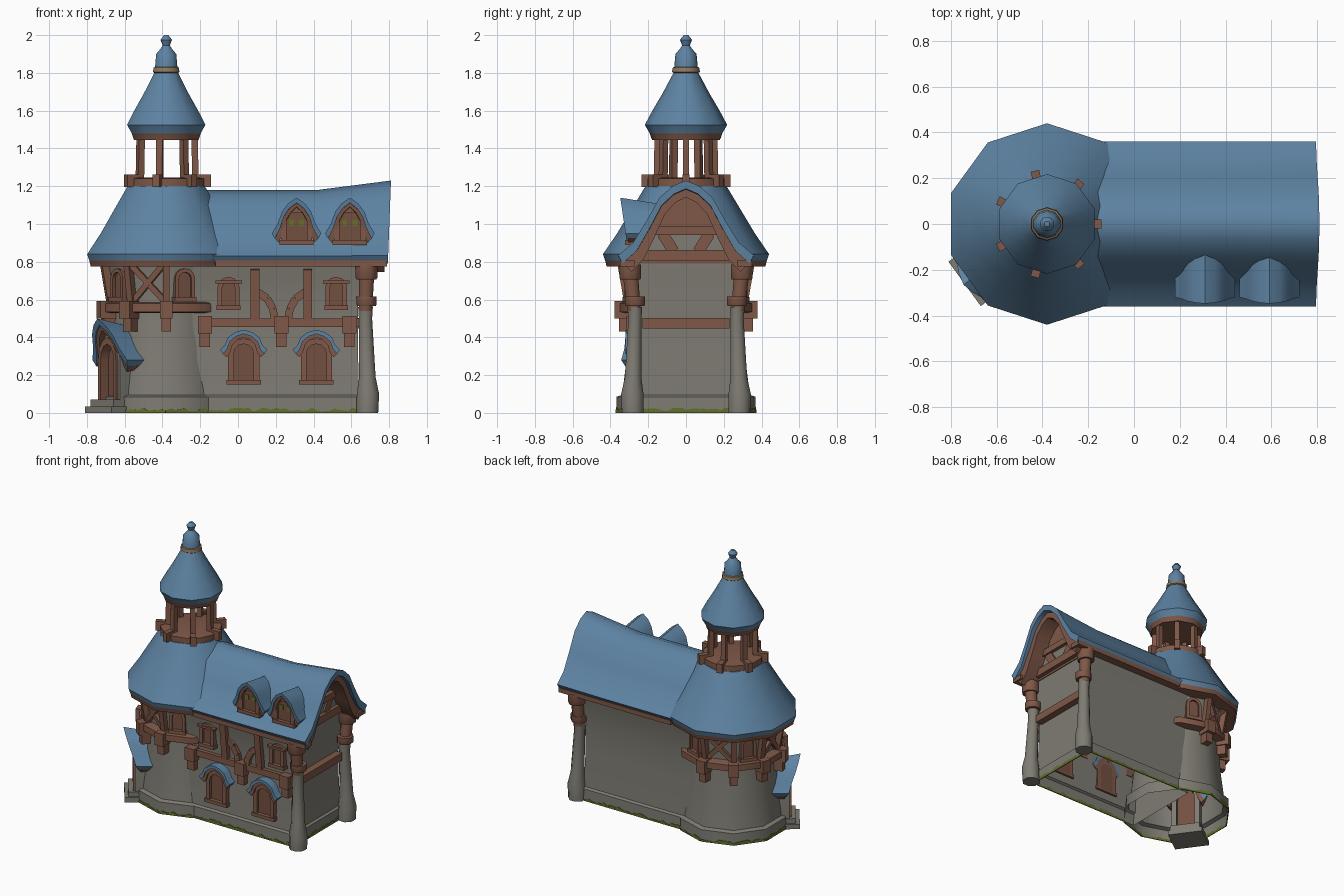
import bpy, bmesh, math, random
from mathutils import Vector, Matrix

if "Cube" in bpy.data.objects:
    bpy.data.objects.remove(bpy.data.objects["Cube"])

random.seed(4)

def material(name, c):
    m = bpy.data.materials.new(name)
    m.diffuse_color = (*c, 1)
    m.use_nodes = True
    m.node_tree.nodes["Principled BSDF"].inputs["Base Color"].default_value = m.diffuse_color
    return m

BLUE = material("blue_roof", (.110, .225, .360))
WOOD = material("brown_wood", (.215, .098, .064))
STONE = material("grey_stone", (.210, .200, .170))
DARK = material("dark_wood", (.170, .080, .053))
MOSS = material("green_moss", (.12, .16, .02))
TAN = material("tan_band", (.27, .19, .11))
I = Matrix.Identity(4)
TX = -0.38                                   # tower axis

def frame(x, y, z, deg=270):
    """Local frame whose -y points out of a wall facing the given heading."""
    return Matrix.Translation((x, y, z)) @ Matrix.Rotation(math.radians(deg + 90), 4, 'Z')

def loft(name, rings, mats, M=I, caps=True, rule=None, smooth=35):
    """Skin closed rings of equal size into one mesh."""
    mats = mats if isinstance(mats, list) else [mats]
    bm = bmesh.new()
    rows = [[bm.verts.new(M @ Vector(p)) for p in r] for r in rings]
    n = len(rows[0])
    for a, b in zip(rows, rows[1:]):
        for i in range(n):
            bm.faces.new((a[i], a[(i + 1) % n], b[(i + 1) % n], b[i]))
    if caps:
        bm.faces.new(rows[0][::-1])
        bm.faces.new(rows[-1])
    bmesh.ops.recalc_face_normals(bm, faces=bm.faces)
    if rule:
        for f in bm.faces:
            f.material_index = rule(f.calc_center_median())
    me = bpy.data.meshes.new(name)
    bm.to_mesh(me)
    bm.free()
    for m in mats:
        me.materials.append(m)
    ob = bpy.data.objects.new(name, me)
    bpy.context.collection.objects.link(ob)
    if smooth:
        bpy.ops.object.select_all(action='DESELECT')
        bpy.context.view_layer.objects.active = ob
        ob.select_set(True)
        bpy.ops.object.shade_smooth_by_angle(angle=math.radians(smooth))
    return ob

def ring(x, y, z, r, n=10, off=90):
    return [(x + r * math.cos(math.radians(off + 360 * i / n)),
             y + r * math.sin(math.radians(off + 360 * i / n)), z) for i in range(n)]

def lathe(name, prof, mats, rule=None, n=10, smooth=40, caps=True):
    return loft(name, [ring(TX, 0, z, r, n) for r, z in prof], mats, rule=rule, smooth=smooth, caps=caps)

def prism(name, pts, y0, y1, mat, M=I):
    return loft(name, [[(x, y, z) for x, z in pts] for y in (y0, y1)], mat, M, smooth=0)

def box(name, x0, x1, y0, y1, z0, z1, mat, M=I):
    return prism(name, [(x0, z0), (x1, z0), (x1, z1), (x0, z1)], y0, y1, mat, M)

def beam(name, p, q, w, d, mat=WOOD, M=I):
    p, q = Vector(p), Vector(q)
    t = (q - p).normalized()
    s = t.cross(Vector((0, 1, 0))).normalized()
    o = s.cross(t)
    corners = [s * w / 2 * a + o * d / 2 * b for a, b in ((-1, -1), (1, -1), (1, 1), (-1, 1))]
    return loft(name, [[e + c for c in corners] for e in (p, q)], mat, M, smooth=0)

def arch(w, h, spring, z0=0.0, n=6):
    """Open arch outline from lower left over the top to lower right."""
    pts = [(-w / 2, z0)]
    for i in range(n + 1):
        a = math.pi * (1 - i / n)
        pts.append((w / 2 * math.cos(a), spring + (h - spring) * math.sin(a)))
    return pts + [(w / 2, z0)]

def band(name, outer, inner, y0, y1, mat, M=I, lean=0, rise=0, back=0):
    """Thick strip along an outline; front edge may lean out and rise, back edge may recede."""
    rings = []
    for o, i in zip(outer, inner):
        rings.append([(o[0], y0 + back * o[1], o[1]), (o[0], y1 - lean * o[1], o[1] + rise * o[1]),
                      (i[0], y1 - lean * i[1], i[1] + rise * i[1]), (i[0], y0 + back * i[1], i[1])])
    return loft(name, rings, mat, M)

def window(name, M, w, h, d, t=.025):
    o, i = arch(w, h, h * .68), arch(w - 2 * t, h - t, h * .66)
    band(name + "_frame", o, i, .004, -d, WOOD, M)
    prism(name + "_panel", i, .004, -d * .5, DARK, M)
    box(name + "_sill", -w * .55, w * .55, .004, -d - .008, -.010, .014, WOOD, M)

BELL = [(.5, 0), (.40, .22), (.33, .62), (.18, .88)]
PEAK = [(.5, 0), (.38, .28), (.29, .62), (.17, .84)]

def hood(name, M, w, h, y0, y1, half=BELL, lean=0, rise=0, t=.022, back=0):
    """Little roof with flared eaves and a wooden lining."""
    o = [(-a * w, b * h) for a, b in half] + [(0, h)] + [(a * w, b * h) for a, b in half[::-1]]
    i = [(x * .88, z - t) for x, z in o]
    band(name, o, i, y0, y1, BLUE, M, lean, rise, back)
    j = [(x * .82, z - t * .8) for x, z in i]
    band(name + "_trim", i, j, y0, y1 + .008, WOOD, M, lean, rise, back)

def moss(M, x0, x1, n):
    """Thin ragged strip of moss along the foot of a wall."""
    xs = [x0 + (x1 - x0) * k / n for k in range(n + 1)]
    top = [(x, random.uniform(.008, .028)) for x in xs]
    prism("moss", [(x0, 0)] + top + [(x1, 0)], .002, -.004, MOSS, M)

# --- tower body and its roofs
lathe("tower_wall", [(.37, 0), (.368, .085), (.338, .095), (.315, .28), (.30, .5), (.295, .58), (.335, .82)],
      STONE, caps=False)
lathe("tower_ring_beam", [(.335, .53), (.36, .535), (.36, .58), (.335, .588)], WOOD)
lathe("tower_roof", [(.33, .775), (.42, .775), (.428, .806), (.44, .84), (.365, .95), (.275, 1.10), (.215, 1.20)],
      [BLUE, WOOD], lambda c: 1 if c.z < .80 else 0)
lathe("belvedere_floor", [(.19, 1.19), (.205, 1.20), (.205, 1.24), (.18, 1.245)], WOOD, n=14)
for k in range(7):
    M = frame(TX, 0, 0, k * 360 / 7)
    box("belvedere_corbel", -.019, .019, -.17, -.238, 1.195, 1.262, WOOD, M)
    beam("belvedere_post", (0, -.155, 1.23), (0, -.15, 1.46), .034, .034, WOOD, M)
lathe("spire", [(.12, 1.445), (.18, 1.445), (.192, 1.48), (.218, 1.525), (.178, 1.60), (.125, 1.69), (.066, 1.80),
                (.074, 1.805), (.070, 1.828), (.062, 1.832), (.056, 1.90), (.034, 1.925), (.02, 1.945), (.032, 1.975),
                (.012, 2.0)], [BLUE, WOOD, TAN],
      lambda c: 1 if c.z < 1.475 else 2 if 1.801 < c.z < 1.831 else 0)

# --- tower timber storey: posts on corners, windows and crosses in alternate bays
for a in range(90, 271, 36):
    M = frame(TX, 0, 0, a)
    beam("tower_post", (0, -.305, .57), (0, -.345, .80), .035, .04, WOOD, M)
    box("tower_bracket", -.034, .034, -.29, -.378, .50, .592, WOOD, M)
    box("tower_bracket_foot", -.026, .026, -.28, -.355, .43, .51, WOOD, M)
for k, a in enumerate(range(72, 289, 36)):
    M = frame(TX, 0, 0, a)
    moss(frame(TX + .352 * math.cos(math.radians(a)), .352 * math.sin(math.radians(a)), 0, a), -.113, .113, 9)
    if k % 2 == 0:
        window("tower_window", frame(TX + .29 * math.cos(math.radians(a)), .29 * math.sin(math.radians(a)), .60, a),
               .11, .165, .035, .02)
    else:
        for s in (-1, 1):
            beam("tower_cross_brace", (-.085 * s, -.292, .595), (.09 * s, -.325, .785), .03, .03, WOOD, M)

# --- house walls, open underneath
def rect(x1, y, z):
    return [(-.24, -y, z), (x1, -y, z), (x1, y, z), (-.24, y, z)]
loft("house_wall", [rect(x, y, z) for x, y, z in ((.655, .29, 0), (.655, .288, .085), (.64, .272, .095),
     (.635, .258, .35), (.635, .256, .55), (.645, .275, .70), (.65, .30, .82))], STONE, caps=False)
moss(frame(0, -.29, 0), -.16, .655, 34)
moss(frame(0, .29, 0, 90), -.655, .16, 34)
moss(frame(.655, 0, 0, 0), -.23, .23, 20)

# --- house roof: bell profile, ridge kicks up at the gable
HALF = [(.36, .83), (.28, .89), (.21, .99), (.14, 1.10), (.07, 1.155)]
PROF = [(-y, z) for y, z in HALF] + [(0, 1.18)] + HALF[::-1]
INNER = [(y * .93, z - .038) for y, z in PROF]
def lift(p, up):
    return p[0], p[1] + up * max(0, (p[1] - .80) / .38)
rings = []
for x, up, k in ((TX, 0, 0), (.1, 0, 0), (.42, 0, 0), (.795, .05, .015)):
    rings.append([(x + k * (p[1] - .83) / .35, *lift(p, up)) for p in PROF + INNER[::-1]])
loft("house_roof", rings, BLUE, smooth=60)
for s in (-1, 1):
    box("eave_board", -.12, .79, s * .27, s * .35, .775, .808, WOOD)

# --- gable end
G = frame(0, 0, 0, 0)
up = [lift(p, .03) for p in INNER]
prism("gable_infill", up, -.56, -.655, WOOD, G)
prism("gable_plaster", [(-.22, .85), (.22, .85), (.18, .95), (-.18, .95)], -.64, -.660, STONE, G)
trim = [lift(p, .05) for p in INNER]
band("barge_board", trim, [(y * .86, z - .045) for y, z in trim], -.66, -.775, WOOD, G)
for z, w, h in ((.965, .19, .045), (.835, .25, .055), (.475, .23, .055)):
    box("gable_beam", -w, w, -.62, -.685, z - h / 2, z + h / 2, WOOD, G)
for s in (-1, 1):
    beam("gable_brace", (s * .125, -.662, .95), (s * .065, -.662, .855), .06, .02, WOOD, G)

# --- corner buttresses carrying wooden posts
for s in (-1, 1):
    def column(name, st, mat):
        loft(name, [ring(x, s * y, z, r, 8, 22.5) for x, y, z, r in st], mat, smooth=50)
    column("corner_buttress", [(.685, .282, 0, .062), (.688, .284, .10, .064), (.685, .28, .19, .047),
                               (.675, .27, .50, .038), (.675, .272, .56, .042)], STONE)
    column("corner_post", [(.675, .275, .54, .038), (.682, .300, .79, .046)], WOOD)
    for z, y, h, r in ((.565, .27, .05, .058), (.705, .295, .08, .062)):
        column("post_collar", [(.68, y, z, r * .9), (.68, y, z + .01, r), (.68, y, z + h, r)], WOOD)

# --- front timber framing
box("front_rail", -.19, .66, -.254, -.285, .455, .50, WOOD)
for x in (-.175, .23, .59):
    box("front_bracket", x - .037, x + .037, -.254, -.315, .42, .512, WOOD)
    box("front_bracket_foot", x - .028, x + .028, -.254, -.30, .35, .425, WOOD)
for s in (-1, 1):
    x = .23 + s * .14
    beam("front_post", (x, -.265, .49), (x, -.295, .76), .046, .04)
    path = [(.23 + s * a, -.268, z) for a, z in ((.035, .49), (.045, .55), (.075, .605), (.135, .645))]
    for p, q in zip(path, path[1:]):
        beam("curved_brace", p, q, .04, .036)

# --- front windows
for x in (-.05, .52):
    window("upper_window", frame(x, -.255, .555), .115, .165, .04, .024)
    box("upper_window_cap", x - .07, x + .07, -.27, -.305, .685, .70, WOOD)
for x in (.03, .415):
    window("lower_window", frame(x, -.258, .16), .165, .235, .04, .03)
    hood("lower_window_hood", frame(x, -.254, .335), .25, .105, .0, -.065)

# --- dormers
for x in (.31, .592):
    D = frame(x, -.28, .90)
    prism("dormer_body", arch(.125, .185, .12), .06, -.01, WOOD, D)
    window("dormer_window", D, .165, .19, .035, .028)
    for s in (-1, 1):
        box("dormer_pane", s * .014, s * .04, -.016, -.022, .09, .125, MOSS, D)
    hood("dormer_roof", frame(x, -.28, .95), .262, .155, .04, -.04, PEAK, .18, .22, back=.7)

# --- angled porch with steps
P = frame(TX, 0, 0, 216)
box("porch_lower_step", -.12, .12, -.24, -.445, 0, .035, STONE, P)
box("porch_upper_step", -.105, .105, -.24, -.42, .035, .07, STONE, P)
po, pi_ = arch(.20, .42, .28, .06), arch(.13, .37, .27, .06)
band("porch_wall", po, pi_, -.26, -.375, STONE, P)
band("porch_door_frame", arch(.16, .40, .28, .065), arch(.12, .365, .27, .065), -.29, -.388, WOOD, P)
prism("porch_door", pi_, -.29, -.335, DARK, P)
hood("porch_roof", frame(TX, 0, .28, 216), .31, .18, -.25, -.37, PEAK, .45, .22, .028)
